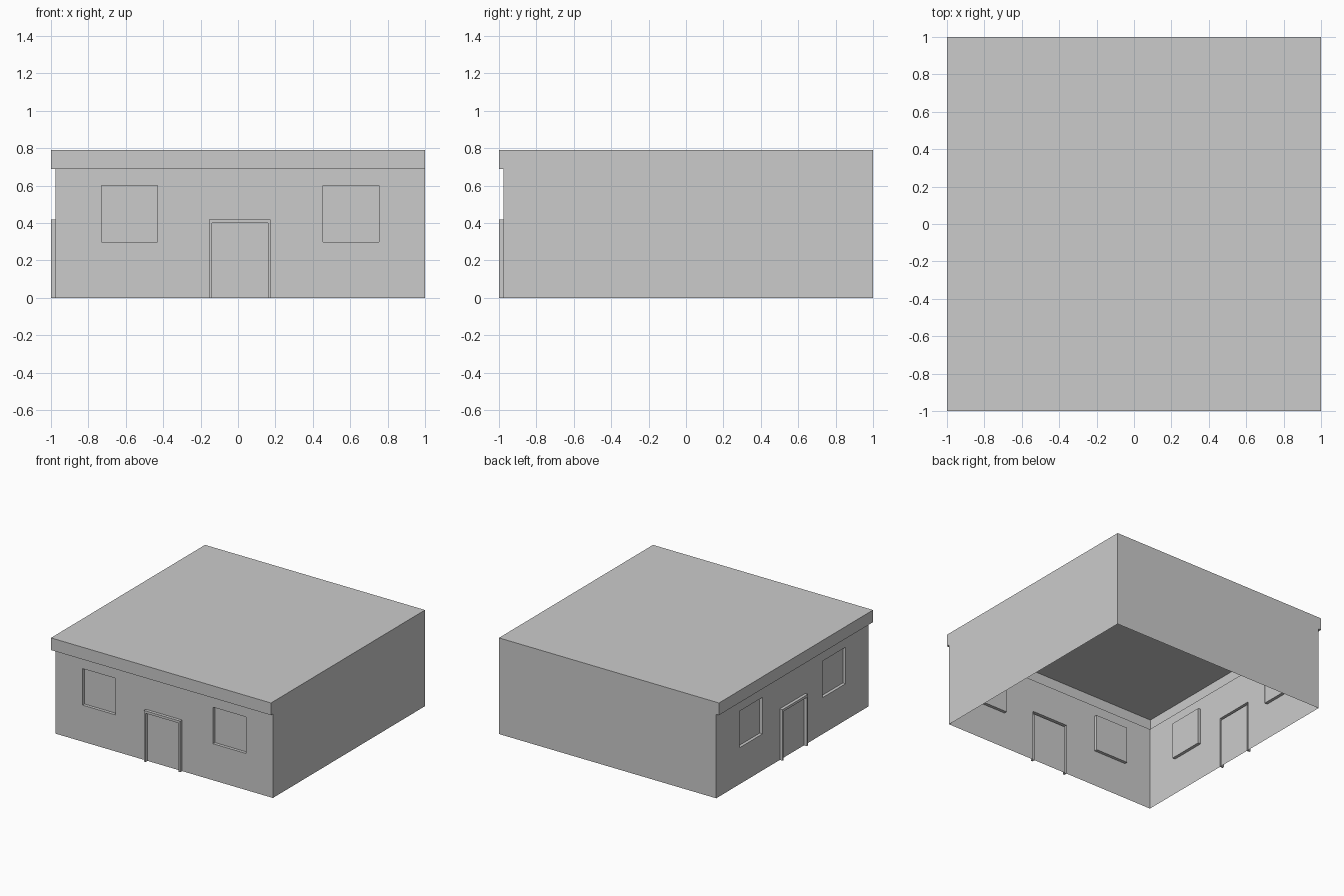
import bpy, bmesh

if "Cube" in bpy.data.objects:
    bpy.data.objects.remove(bpy.data.objects["Cube"])

W = 0.975            # setback of the front and left walls
EAVE, TOP = 0.69, 0.79
STEP = 0.025         # depth of frames and window recesses


def make_object(name, faces):
    bm = bmesh.new()
    for pts in faces:
        bm.faces.new([bm.verts.new(p) for p in pts])
    bmesh.ops.remove_doubles(bm, verts=bm.verts, dist=1e-4)
    bmesh.ops.dissolve_limit(bm, angle_limit=0.01, verts=bm.verts, edges=bm.edges)
    bmesh.ops.recalc_face_normals(bm, faces=bm.faces)
    mesh = bpy.data.meshes.new(name)
    bm.to_mesh(mesh)
    bm.free()
    obj = bpy.data.objects.new(name, mesh)
    bpy.context.collection.objects.link(obj)
    return obj


def detailed_wall(name, place, windows, door):
    """Thin wall with recessed windows and a raised door frame.
    place(u, d, z) maps wall coordinates to space, d pointing outward."""
    (a, b), (c, e) = windows
    f0, d0, d1, f1 = door
    us = [-W, a, b, f0, d0, d1, f1, c, e, 1]
    zs = [0, 0.3, 0.4, 0.42, 0.6, EAVE]

    def depth(u, z):
        if 0.3 < z < 0.6 and (a < u < b or c < u < e):
            return -STEP
        if f0 < u < f1 and z < 0.42 and not (d0 < u < d1 and z < 0.4):
            return STEP
        return 0

    def cell(i, j):
        if 0 <= i < len(us) - 1 and 0 <= j < len(zs) - 1:
            return depth((us[i] + us[i + 1]) / 2, (zs[j] + zs[j + 1]) / 2)
        return 0

    faces = []
    for i in range(len(us) - 1):
        for j in range(len(zs) - 1):
            u0, u1, z0, z1 = us[i], us[i + 1], zs[j], zs[j + 1]
            d = cell(i, j)
            faces.append([place(u0, d, z0), place(u1, d, z0),
                          place(u1, d, z1), place(u0, d, z1)])
            # side and bottom steps to the neighbouring cells
            n = cell(i - 1, j)
            if n != d:
                faces.append([place(u0, d, z0), place(u0, d, z1),
                              place(u0, n, z1), place(u0, n, z0)])
            n = cell(i, j - 1)
            if n != d:
                faces.append([place(u0, d, z0), place(u1, d, z0),
                              place(u1, n, z0), place(u0, n, z0)])
    return make_object(name, faces)


# Front and left walls with windows and door
detailed_wall("front_wall", lambda u, d, z: (u, -W - d, z),
              [(-0.73, -0.43), (0.455, 0.755)], (-0.155, -0.14, 0.16, 0.175))
detailed_wall("left_wall", lambda u, d, z: (-W - d, u, z),
              [(-0.68, -0.38), (0.40, 0.70)], (-0.155, -0.14, 0.16, 0.175))

# Plain right and back walls, roof slab top, overhanging band and its underside
profile = [(-W, 0), (1, 0), (1, TOP), (-1, TOP), (-1, EAVE), (-W, EAVE)]
make_object("roof_and_plain_walls", [
    [(1, t, z) for t, z in profile],
    [(t, 1, z) for t, z in profile],
    [(-1, -1, TOP), (1, -1, TOP), (1, 1, TOP), (-1, 1, TOP)],
    [(-1, -1, EAVE), (1, -1, EAVE), (1, -1, TOP), (-1, -1, TOP)],
    [(-1, -1, EAVE), (-1, 1, EAVE), (-1, 1, TOP), (-1, -1, TOP)],
    [(-1, -1, EAVE), (1, -1, EAVE), (1, -W, EAVE), (-W, -W, EAVE),
     (-W, 1, EAVE), (-1, 1, EAVE)],
])
